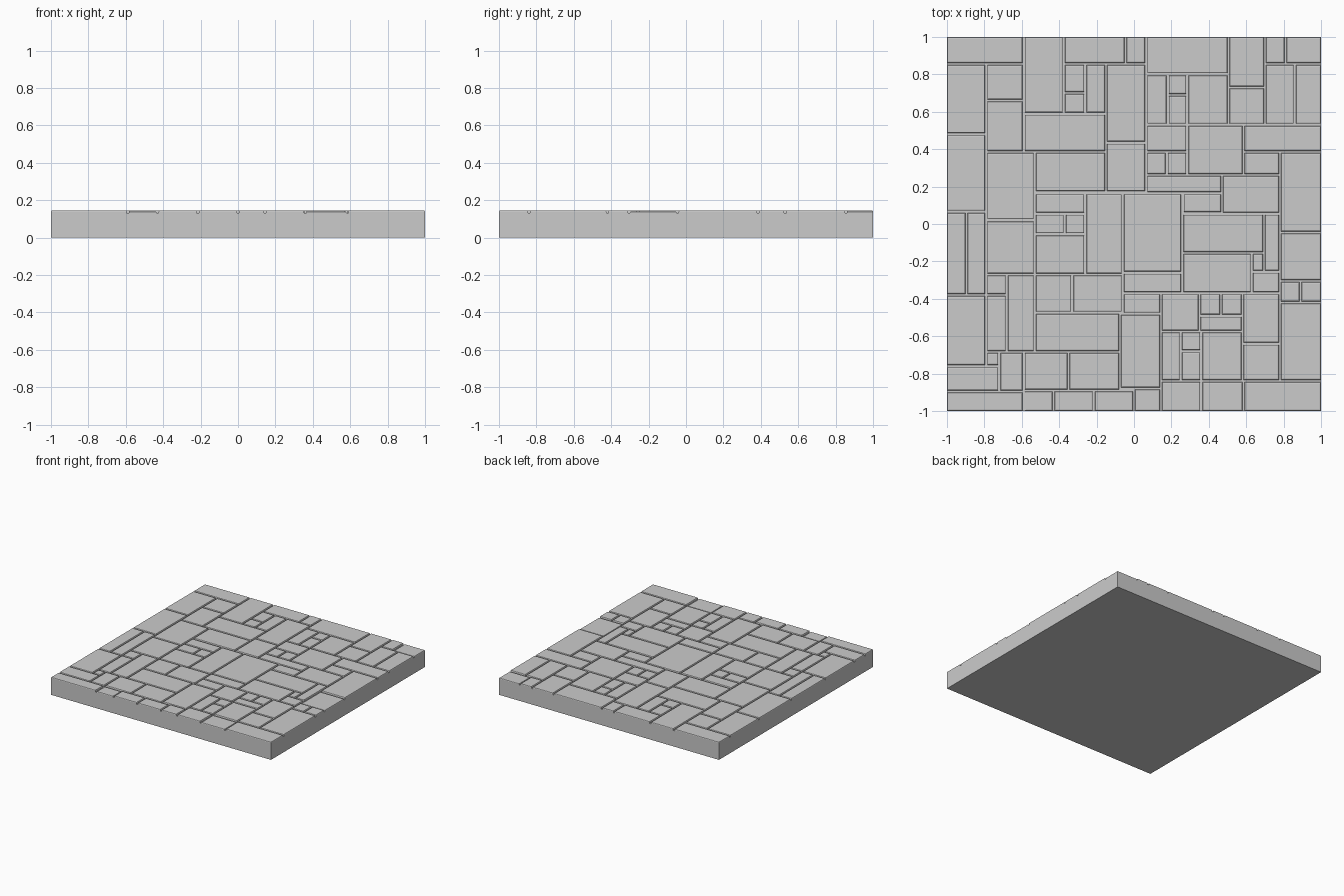
import bpy, bmesh

FLOOR, TOP, LOW = 0.13, 0.146, 0.140   # joint floor, normal and sunken stone tops
GAP, BEVEL = 0.006, 0.007              # half joint width, edge rounding


def finish(bm, name):
    bmesh.ops.recalc_face_normals(bm, faces=bm.faces)
    mesh = bpy.data.meshes.new(name)
    bm.to_mesh(mesh)
    bm.free()
    obj = bpy.data.objects.new(name, mesh)
    bpy.context.collection.objects.link(obj)
    return obj


def box(bm, x0, x1, y0, y1, z0, z1):
    verts = bmesh.ops.create_cube(bm, size=1)["verts"]
    for v in verts:
        v.co = (x1 if v.co.x > 0 else x0, y1 if v.co.y > 0 else y0, z1 if v.co.z > 0 else z0)
    return verts


# Slab under the stones
bm = bmesh.new()
box(bm, -1, 1, -1, 1, 0, FLOOR)
finish(bm, "slab")

stones = bmesh.new()


def stone(x0, x1, y0, y1, top=TOP):
    """One stone: joint gaps inside, flush at the slab's outer edges, rounded top rim."""
    lo = lambda v: v if v <= -1 else v + GAP
    hi = lambda v: v if v >= 1 else v - GAP
    verts = box(stones, lo(x0), hi(x1), lo(y0), hi(y1), FLOOR, top)
    rim = {e for v in verts for e in v.link_edges if all(w.co.z > FLOOR + 0.001 for w in e.verts)}
    bmesh.ops.bevel(stones, geom=list(rim), offset=BEVEL, segments=2, profile=0.5, affect='EDGES')


def row(y0, y1, *xs, top=TOP):
    for a, b in zip(xs, xs[1:]):
        stone(a, b, y0, y1, top)


def col(x0, x1, *ys, top=TOP):
    for a, b in zip(ys, ys[1:]):
        stone(x0, x1, a, b, top)


# Back edge
row(0.855, 1, -1, -0.59)
col(-0.59, -0.375, 0.59, 1)
row(0.855, 1, -0.375, -0.045, 0.065)
row(0.80, 1, 0.065, 0.505)
col(0.505, 0.70, 0.53, 0.73, 1)
row(0.855, 1, 0.70, 0.81)
row(0.855, 1, 0.81, 1, top=LOW)

# Left side
col(-1, -0.79, 0.065, 0.48, 0.855)
col(-0.79, -0.59, 0.385, 0.66, 0.855)
col(-0.79, -0.53, -0.27, 0.02, 0.385)
row(-0.38, 0.065, -1, -0.895, -0.79)
col(-1, -0.79, -0.76, -0.38)
col(-0.79, -0.68, -0.685, -0.38, -0.27)
col(-0.68, -0.53, -0.685, -0.27)
col(-0.79, -0.72, -0.76, -0.685)
row(-0.895, -0.76, -1, -0.72)
col(-0.72, -0.59, -0.895, -0.685)

# Front edge
row(-1, -0.895, -1, -0.59)
row(-1, -0.89, -0.59, -0.43, top=LOW)
row(-1, -0.89, -0.43, -0.215, 0)
row(-1, -0.88, 0, 0.145)
row(-1, -0.84, 0.145, 0.36)
row(-1, -0.84, 0.36, 0.585, top=LOW)
row(-1, -0.84, 0.585, 1)

# Back middle
col(-0.375, -0.26, 0.59, 0.70, 0.855)
col(-0.26, -0.15, 0.59, 0.855)
col(-0.15, 0.065, 0.17, 0.435, 0.855)
row(0.385, 0.59, -0.59, -0.15)
row(0.17, 0.385, -0.53, -0.15)

# Back right
col(0.065, 0.18, 0.53, 0.80)
col(0.18, 0.285, 0.53, 0.69, 0.80)
col(0.285, 0.505, 0.53, 0.80)
row(0.53, 0.855, 0.70, 0.86, 1)
row(0.385, 0.53, 0.065, 0.285)
col(0.285, 0.585, 0.262, 0.53)
row(0.385, 0.53, 0.585, 1)
row(0.262, 0.385, 0.065, 0.175, 0.285)
row(0.262, 0.385, 0.585, 0.78)
row(0.165, 0.262, 0.065, 0.47)
row(0.055, 0.262, 0.47, 0.78)
row(0.058, 0.165, 0.26, 0.47)

# Centre
col(-0.53, -0.26, 0.055, 0.165)
row(-0.055, 0.055, -0.53, -0.37, -0.26)
col(-0.53, -0.26, -0.27, -0.055)
col(-0.26, -0.06, -0.27, 0.165)
col(-0.06, 0.258, -0.37, -0.26, 0.165)
row(-0.155, 0.055, 0.258, 0.695)
col(0.695, 0.78, -0.255, 0.055)
row(-0.37, -0.155, 0.258, 0.63)
row(-0.255, -0.155, 0.63, 0.695)
row(-0.37, -0.255, 0.63, 0.78)

# Right side
col(0.78, 1, -0.045, 0.385)
col(0.78, 1, -0.305, -0.045, top=LOW)
row(-0.42, -0.305, 0.78, 0.89, 1)
col(0.78, 1, -0.84, -0.42)

# Front middle
row(-0.475, -0.27, -0.53, -0.33, -0.06)
row(-0.685, -0.475, -0.53, -0.075)
row(-0.89, -0.685, -0.59, -0.35, -0.075)
col(-0.06, 0.145, -0.48, -0.37)
col(-0.075, 0.145, -0.88, -0.48)

# Front right
col(0.145, 0.35, -0.575, -0.37)
col(0.145, 0.25, -0.84, -0.575)
col(0.25, 0.36, -0.84, -0.68, -0.575)
row(-0.49, -0.37, 0.35, 0.465, 0.58)
row(-0.575, -0.49, 0.35, 0.58)
col(0.36, 0.58, -0.84, -0.575)
col(0.58, 0.78, -0.84, -0.64, -0.37)

finish(stones, "paving_stones")
